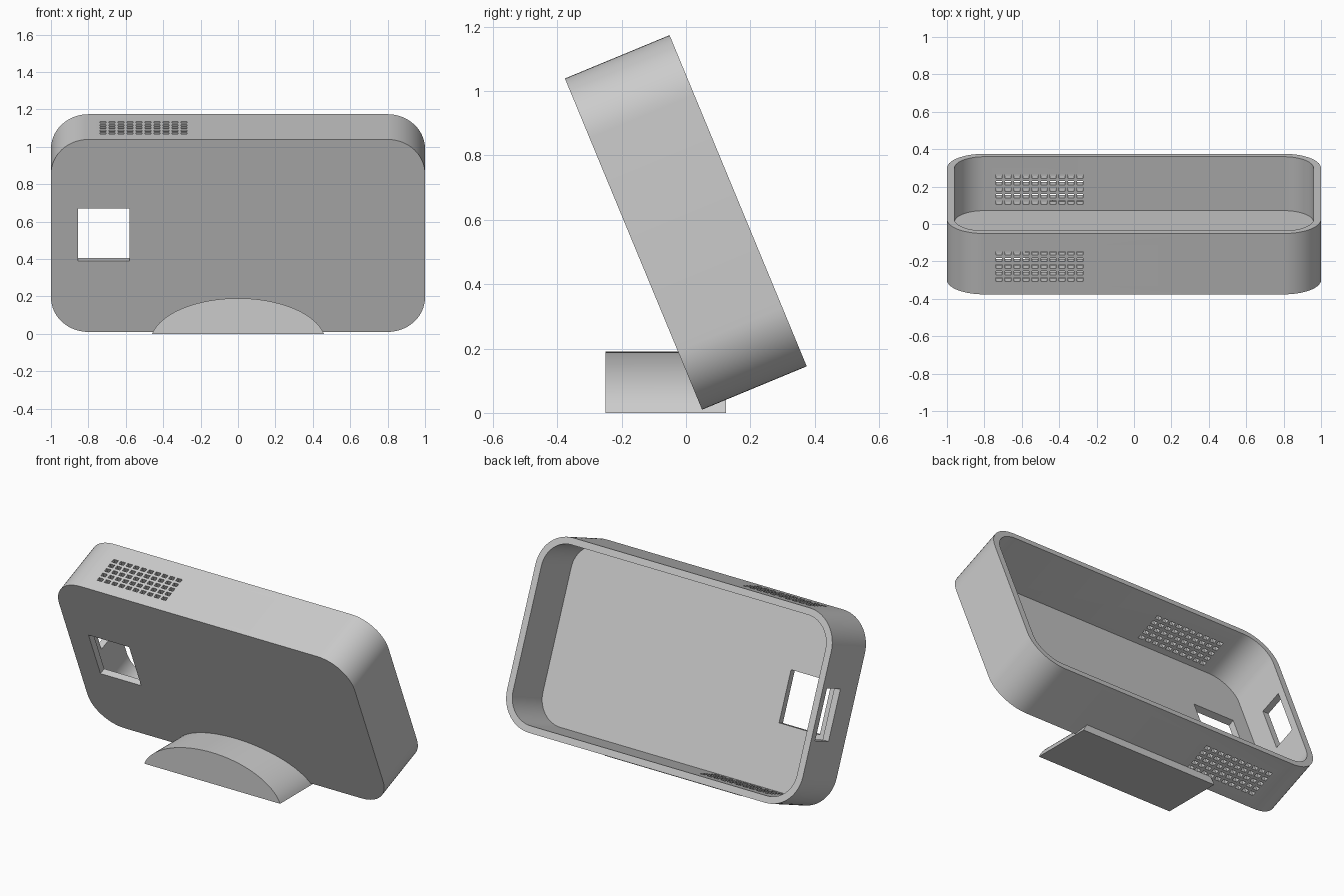
import bpy, bmesh
from math import sin, cos, pi, radians

cube = bpy.data.objects.get("Cube")
if cube:
    bpy.data.objects.remove(cube, do_unlink=True)

TILT = radians(22.5)
ORIGIN = (0, 0.05, 0.01)        # front lower edge of the tilted case
HEIGHT, DEPTH, WALL, RADIUS = 1.114, 0.352, 0.04, 0.2

grey = bpy.data.materials.new("matte grey")
grey.use_nodes = True
grey.diffuse_color = (0.6, 0.6, 0.6, 1)
grey.node_tree.nodes["Principled BSDF"].inputs["Base Color"].default_value = (0.6, 0.6, 0.6, 1)


def make_object(name, bm, tilted=False):
    bmesh.ops.recalc_face_normals(bm, faces=bm.faces)
    mesh = bpy.data.meshes.new(name)
    bm.to_mesh(mesh)
    bm.free()
    mesh.materials.append(grey)
    obj = bpy.data.objects.new(name, mesh)
    bpy.context.collection.objects.link(obj)
    if tilted:
        obj.location = ORIGIN
        obj.rotation_euler.x = TILT
    return obj


def extrude_profile(name, points, y0, y1, tilted=False):
    """Solid from an x-z outline, running from y0 to y1."""
    bm = bmesh.new()
    face = bm.faces.new([bm.verts.new((x, y0, z)) for x, z in points])
    new = bmesh.ops.extrude_face_region(bm, geom=[face])["geom"]
    verts = [v for v in new if isinstance(v, bmesh.types.BMVert)]
    bmesh.ops.translate(bm, verts=verts, vec=(0, y1 - y0, 0))
    return make_object(name, bm, tilted)


def rounded_outline(half, z0, z1, r, steps=14):
    corners = [(half - r, z1 - r), (r - half, z1 - r), (r - half, z0 + r), (half - r, z0 + r)]
    return [(cx + r * cos(a), cz + r * sin(a))
            for q, (cx, cz) in enumerate(corners)
            for a in [(q + i / steps) * pi / 2 for i in range(steps + 1)]]


def boxes(name, spans):
    """Joined boxes, each given as x, depth and height ranges."""
    bm = bmesh.new()
    for span in spans:
        for v in bmesh.ops.create_cube(bm, size=1)["verts"]:
            v.co = [lo + (c + 0.5) * (hi - lo) for c, (lo, hi) in zip(v.co, span)]
    return make_object(name, bm, True)


def cut(obj, cutter):
    cutter.hide_render = True
    mod = obj.modifiers.new("cut", 'BOOLEAN')
    mod.operation, mod.solver, mod.object = 'DIFFERENCE', 'EXACT', cutter
    bpy.context.view_layer.objects.active = obj
    bpy.ops.object.modifier_apply(modifier=mod.name)
    bpy.data.objects.remove(cutter, do_unlink=True)


def smooth(obj):
    bpy.ops.object.select_all(action='DESELECT')
    obj.select_set(True)
    bpy.context.view_layer.objects.active = obj
    bpy.ops.object.shade_smooth_by_angle(angle=radians(30))


# Case: rounded shell, open at the back
case = extrude_profile("case", rounded_outline(1, 0, HEIGHT, RADIUS), 0, DEPTH, True)
cut(case, extrude_profile("cavity", rounded_outline(1 - WALL, WALL, HEIGHT - WALL, RADIUS - WALL),
                          WALL, DEPTH + 0.1, True))

# Front window and side slot
cut(case, boxes("window_cutter", [((-0.855, -0.58), (-0.1, 0.1), (0.411, 0.714))]))
cut(case, boxes("slot_cutter", [((-1.1, -0.9), (0.17, 0.31), (0.405, 0.705))]))

# Vent grid through the top and bottom walls
vents = []
for col in range(10):
    for row in range(5):
        x, d = -0.722 + 0.048 * col, 0.086 + 0.038 * row
        vents.append(((x - 0.016, x + 0.016), (d - 0.011, d + 0.011), (-0.1, HEIGHT + 0.1)))
cut(case, boxes("vent_cutter", vents))
smooth(case)

# Stand: low arch, trimmed where the case rests on it
start = 0.21                    # angle at which the arch meets the ground
arch = [start + (pi - 2 * start) * i / 40 for i in range(41)]
stand = extrude_profile("stand", [(0.47 * cos(a), max(0, 0.24 * sin(a) - 0.05)) for a in arch],
                        -0.25, 0.125)
cut(stand, boxes("stand_trim", [((-2, 2), (0, 1), (0, 1))]))
smooth(stand)
